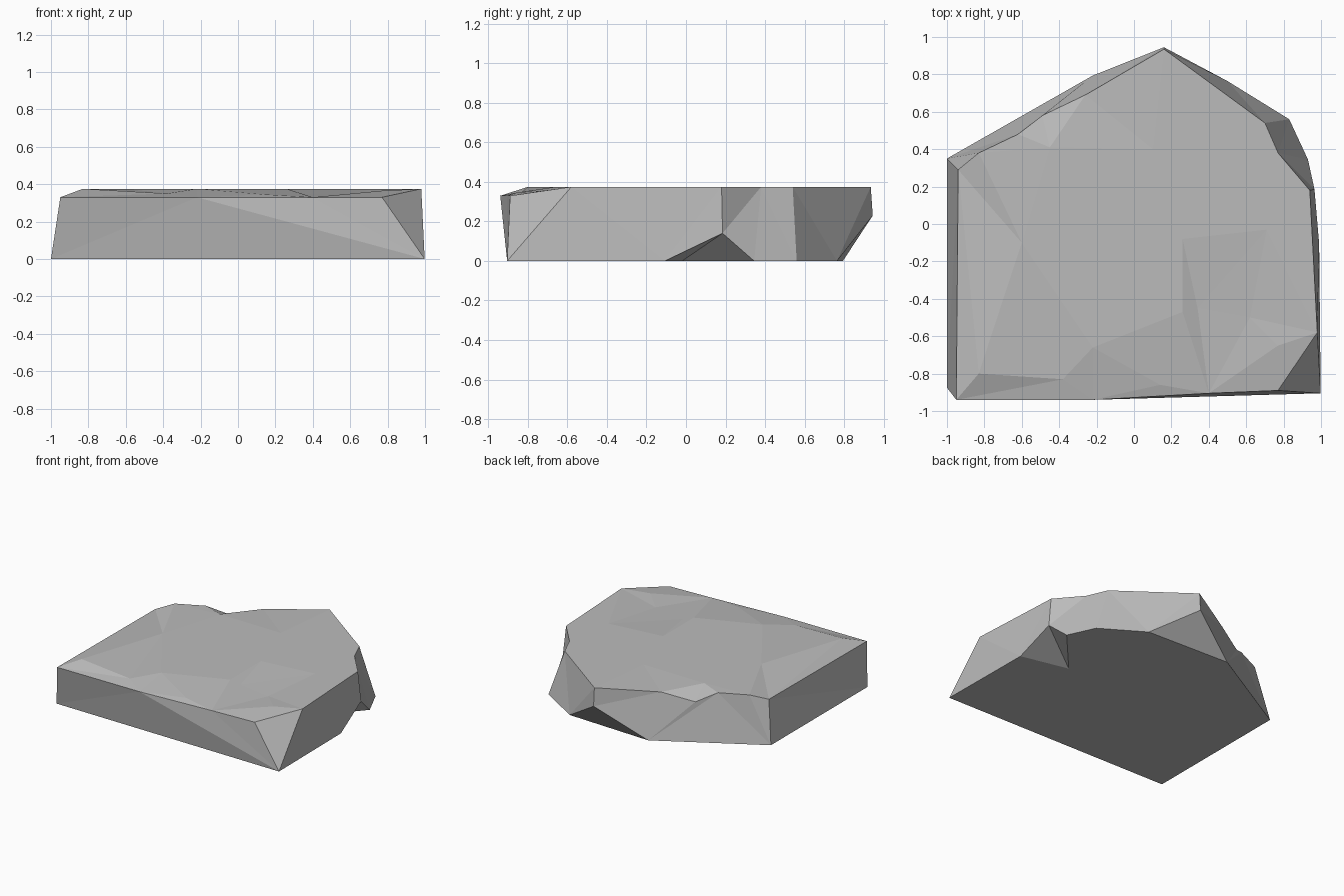
import bpy
import bmesh
from mathutils import Vector
from mathutils.geometry import delaunay_2d_cdt

default_cube = bpy.data.objects.get("Cube")
if default_cube:
    bpy.data.objects.remove(default_cube, do_unlink=True)

TOP = 0.375    # height of the flat upper face
LIP = 0.33     # height of the worn front edge

# Upper rim, counter-clockwise from the front corner at -x
upper_rim = [
    (-0.95, -0.94, LIP), (-0.22, -0.94, LIP), (0.4, -0.905, LIP), (0.77, -0.89, LIP),
    (0.98, -0.58, TOP), (0.94, 0.18, TOP), (0.77, 0.38, TOP), (0.7, 0.54, TOP),
    (0.16, 0.935, TOP), (-0.26, 0.69, 0.36), (-0.49, 0.58, 0.3), (-0.62, 0.48, 0.37),
    (-0.83, 0.38, 0.37), (-0.94, 0.29, LIP),
]

# Shallow dents and worn spots on the upper face
relief = [
    (-0.83, -0.8, TOP), (-0.38, -0.83, 0.35), (-0.22, -0.66, TOP),
    (0.14, -0.86, 0.345), (0.26, -0.47, TOP), (0.34, -0.45, 0.35),
    (0.26, -0.08, TOP), (0.71, -0.03, TOP), (0.62, -0.5, 0.35),
    (0.77, -0.65, 0.365), (-0.45, 0.41, TOP), (-0.6, -0.1, TOP), (0.1, 0.4, TOP),
]

# Lower rim; points above the ground are the tips of the undercuts
notch_tip = (0.965, 0.185, 0.14)
ridge_tip = (0.16, 0.945, 0.23)
notch_heel = (0.604, -0.02, 0)
lower_rim = [
    (-1, -0.875, 0), (0.998, -0.905, 0), (0.99, -0.107, 0), notch_tip,
    (0.93, 0.345, 0), (0.83, 0.56, 0), (0.5, 0.764, 0), ridge_tip,
    (-0.22, 0.794, 0), (-1, 0.35, 0),
]


def bridge_rims(add_face, lower, upper):
    """Join two closed rims with triangles, always taking the shorter diagonal."""
    i = j = 0
    while i < len(lower) or j < len(upper):
        low, next_low = lower[i % len(lower)], lower[(i + 1) % len(lower)]
        high, next_high = upper[j % len(upper)], upper[(j + 1) % len(upper)]
        step_low = (Vector(next_low) - Vector(high)).length
        step_high = (Vector(next_high) - Vector(low)).length
        if j == len(upper) or (i < len(lower) and step_low < step_high):
            add_face(low, next_low, high)
            i += 1
        else:
            add_face(low, next_high, high)
            j += 1


def build_slab():
    bm = bmesh.new()
    verts = {}

    def add_face(*points):
        for point in points:
            if point not in verts:
                verts[point] = bm.verts.new(point)
        bm.faces.new([verts[point] for point in points])

    # Chipped walls
    bridge_rims(add_face, lower_rim, upper_rim)

    # Upper face, triangulated through the dents
    points = upper_rim + relief
    count = len(upper_rim)
    border = [(k, (k + 1) % count) for k in range(count)]
    flat = [Vector(point[:2]) for point in points]
    result = delaunay_2d_cdt(flat, border, [], 1, 1e-5)
    for triangle in result[2]:
        add_face(*[points[result[3][k][0]] for k in triangle])

    # Flat underside and the two undercuts
    underside = []
    for k, point in enumerate(lower_rim):
        before, after = lower_rim[k - 1], lower_rim[(k + 1) % len(lower_rim)]
        if point == notch_tip:
            underside.append(notch_heel)
            add_face(before, notch_heel, point)
            add_face(notch_heel, after, point)
        elif point == ridge_tip:
            add_face(before, after, point)
        else:
            underside.append(point)
    add_face(*reversed(underside))

    bmesh.ops.recalc_face_normals(bm, faces=bm.faces[:])
    mesh = bpy.data.meshes.new("stone_slab")
    bm.to_mesh(mesh)
    bm.free()
    return mesh


# Plain grey stone
stone = bpy.data.materials.new("stone_grey")
stone.use_nodes = True
colour = (0.5, 0.5, 0.5, 1)
stone.diffuse_color = colour
stone.node_tree.nodes["Principled BSDF"].inputs["Base Color"].default_value = colour

slab = bpy.data.objects.new("stone_slab", build_slab())
slab.data.materials.append(stone)
bpy.context.collection.objects.link(slab)
